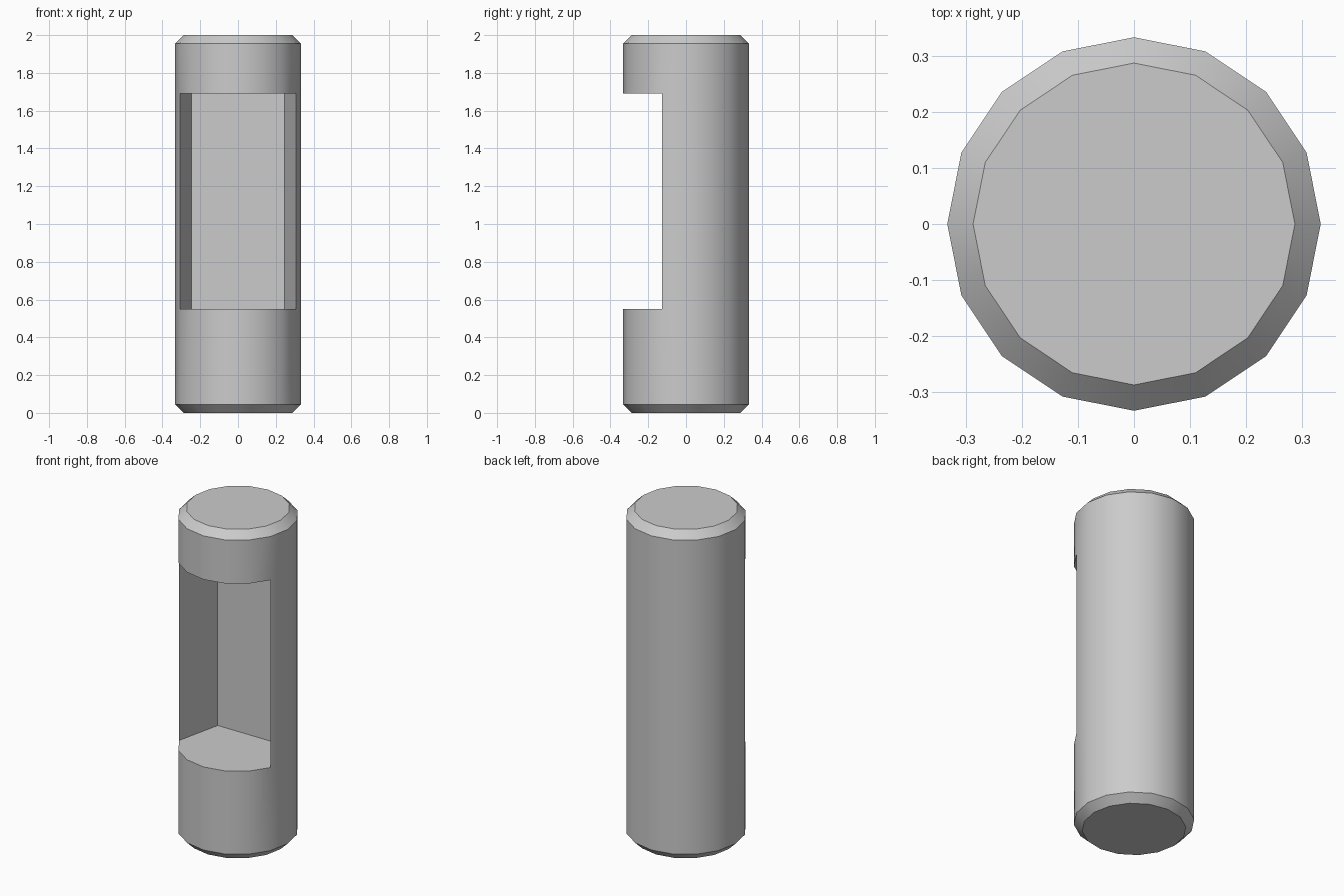
import bpy, bmesh
from math import sin, cos, pi, radians

if "Cube" in bpy.data.objects:
    bpy.data.objects.remove(bpy.data.objects["Cube"])

SIDES = 16
R, R_CAP = 0.333, 0.287
# (height, radius) rings: chamfered ends plus the pocket floor and ceiling
PROFILE = [(0, R_CAP), (0.045, R), (0.55, R), (1.69, R), (1.955, R), (2, R_CAP)]
FIRST, LAST = 9, 15            # columns bounding the front opening
FLOOR, CEILING = 2, 3          # rings bounding the opening
BACK_X, BACK_Y = 0.245, 0.155  # rear corners of the pocket

bm = bmesh.new()

# Chamfered pin body, left open at the front
rings = [[bm.verts.new((r * cos(2 * pi * k / SIDES), r * sin(2 * pi * k / SIDES), z))
          for k in range(SIDES)] for z, r in PROFILE]
for i, (low, high) in enumerate(zip(rings, rings[1:])):
    for k in range(SIDES):
        if i == FLOOR and FIRST <= k < LAST:
            continue
        n = (k + 1) % SIDES
        bm.faces.new((low[k], low[n], high[n], high[k]))
bm.faces.new(rings[0])
bm.faces.new(rings[-1])

# Pocket: flat floor and ceiling, tapering sides and a flat back
outlines = []
for i in (FLOOR, CEILING):
    z = PROFILE[i][0]
    back = [bm.verts.new((x, BACK_Y, z)) for x in (BACK_X, -BACK_X)]
    bm.faces.new(rings[i][FIRST:LAST + 1] + back)
    outlines.append([rings[i][LAST]] + back + [rings[i][FIRST]])
low, high = outlines
for k in range(3):
    bm.faces.new((low[k], low[k + 1], high[k + 1], high[k]))

bmesh.ops.recalc_face_normals(bm, faces=bm.faces)
mesh = bpy.data.meshes.new("notched_pin")
bm.to_mesh(mesh)
bm.free()

pin = bpy.data.objects.new("notched_pin", mesh)
bpy.context.collection.objects.link(pin)
bpy.context.view_layer.objects.active = pin
pin.select_set(True)
bpy.ops.object.shade_smooth_by_angle(angle=radians(30))
